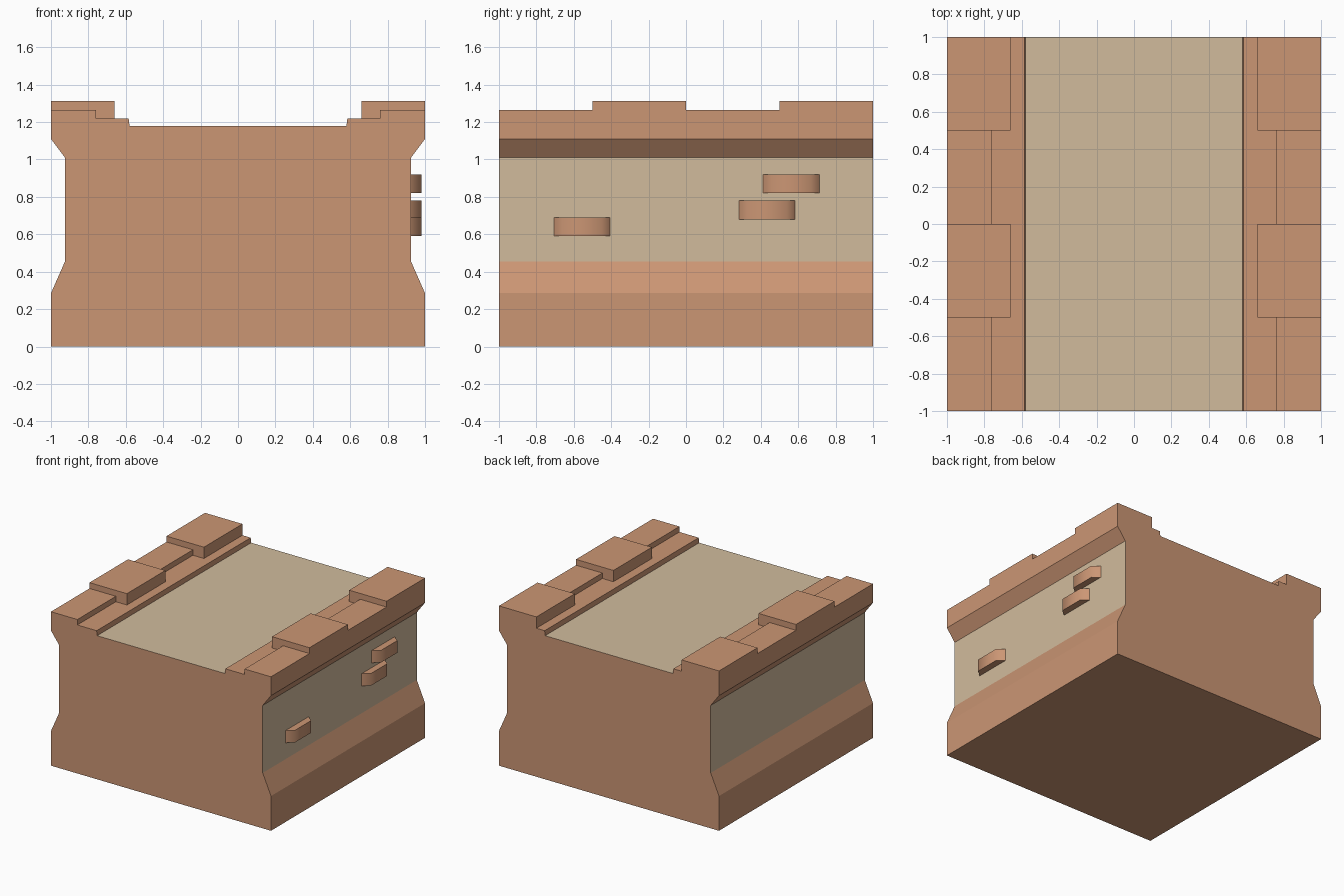
import bpy
import bmesh

cube = bpy.data.objects.get("Cube")
if cube:
    bpy.data.objects.remove(cube, do_unlink=True)


def make_material(name, rgb):
    mat = bpy.data.materials.new(name)
    mat.use_nodes = True
    mat.diffuse_color = (*rgb, 1)
    mat.node_tree.nodes["Principled BSDF"].inputs["Base Color"].default_value = (*rgb, 1)
    return mat


clay = make_material("clay", (0.60, 0.305, 0.175))
sand = make_material("sand", (0.64, 0.50, 0.335))


def extrude(name, outline, direction, mats):
    """Sweep a closed outline along a direction into a solid."""
    bm = bmesh.new()
    face = bm.faces.new([bm.verts.new(p) for p in outline])
    result = bmesh.ops.extrude_face_region(bm, geom=[face], use_keep_orig=True)
    moved = [v for v in result["geom"] if isinstance(v, bmesh.types.BMVert)]
    bmesh.ops.translate(bm, verts=moved, vec=direction)
    bmesh.ops.recalc_face_normals(bm, faces=bm.faces)
    mesh = bpy.data.meshes.new(name)
    bm.to_mesh(mesh)
    bm.free()
    for mat in mats:
        mesh.materials.append(mat)
    obj = bpy.data.objects.new(name, mesh)
    bpy.context.collection.objects.link(obj)
    return obj


# Wall body: half profile mirrored, then swept front to back
WALL_X, LEDGE_X, FLOOR_Z, LEDGE_Z = 0.925, 0.585, 1.18, 1.22
half = [(1, 0), (1, 0.285), (WALL_X, 0.455), (WALL_X, 1.01), (1, 1.11),
        (1, LEDGE_Z), (LEDGE_X, LEDGE_Z), (LEDGE_X - 0.005, FLOOR_Z)]
profile = half + [(-x, z) for x, z in reversed(half)]
body = extrude("wall_body", [(x, -1, z) for x, z in profile], (0, 2, 0), [clay, sand])

# Sand on the recessed side panels and the walkway floor
for face in body.data.polygons:
    side_panel = abs(face.normal.x) > 0.99 and abs(abs(face.center.x) - WALL_X) < 0.01
    walkway = face.normal.z > 0.99 and abs(face.center.x) < 0.1
    face.material_index = int(side_panel or walkway)

# Coping stones along both edges, alternating low and tall
for side, label in ((1, "left"), (-1, "right")):
    for i in range(4):
        inner, top = ((0.76, 1.265), (0.66, 1.313))[i % 2]
        y = -1 + 0.5 * i
        outline = [(side * inner, y, LEDGE_Z), (side, y, LEDGE_Z),
                   (side, y, top), (side * inner, y, top)]
        extrude(f"coping_stone_{label}_{i + 1}", outline, (0, 0.5, 0), [clay])

# Raised bricks with chamfered ends on the left wall
for i, (y, z) in enumerate([(-0.555, 0.59), (0.433, 0.68), (0.563, 0.82)]):
    outline = [(WALL_X, y - 0.15, z), (0.98, y - 0.105, z),
               (0.98, y + 0.105, z), (WALL_X, y + 0.15, z)]
    brick = extrude(f"raised_brick_{i + 1}", outline, (0, 0, 0.1), [clay])
    bpy.ops.object.select_all(action="DESELECT")
    brick.select_set(True)
    bpy.context.view_layer.objects.active = brick
    bpy.ops.object.shade_smooth_by_angle(angle=1.05)
